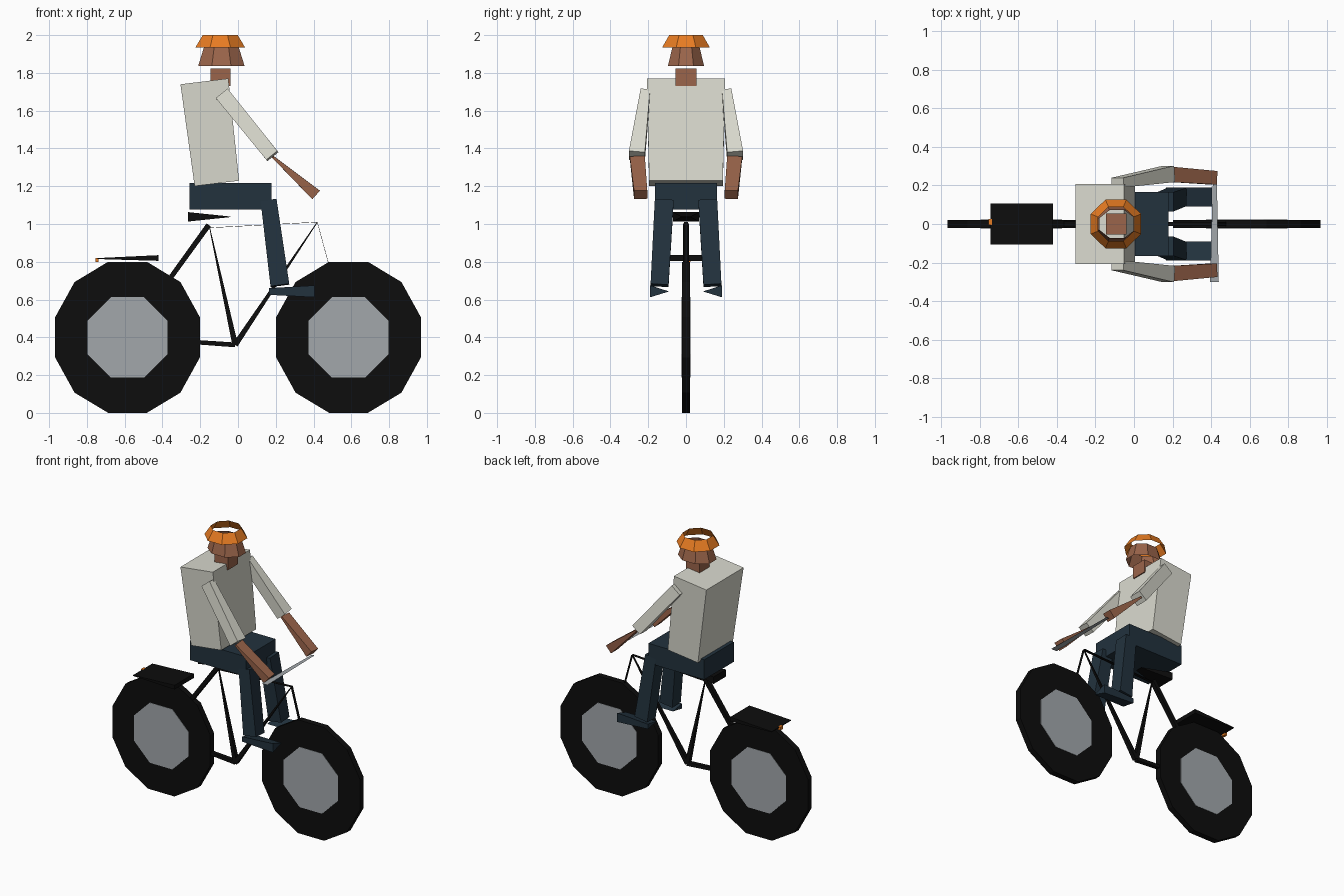
import bpy, bmesh, math
from mathutils import Vector

if "Cube" in bpy.data.objects:
    bpy.data.objects.remove(bpy.data.objects["Cube"])


def material(name, rgb):
    m = bpy.data.materials.new(name)
    m.diffuse_color = (*rgb, 1)
    m.use_nodes = True
    m.node_tree.nodes["Principled BSDF"].inputs["Base Color"].default_value = m.diffuse_color
    return m


BLACK = material("black", (0.004, 0.004, 0.004))
GREY = material("metal grey", (0.36, 0.39, 0.41))
SHIRT = material("off white", (0.70, 0.70, 0.62))
SKIN = material("brown skin", (0.33, 0.13, 0.07))
ORANGE = material("orange", (0.80, 0.20, 0.016))
BLUE = material("dark blue", (0.016, 0.032, 0.048))


def mesh(name, verts, faces, mat):
    bm = bmesh.new()
    vs = [bm.verts.new(v) for v in verts]
    for f in faces:
        bm.faces.new([vs[i] for i in f])
    bmesh.ops.recalc_face_normals(bm, faces=bm.faces)
    me = bpy.data.meshes.new(name)
    bm.to_mesh(me)
    bm.free()
    me.materials.append(mat)
    ob = bpy.data.objects.new(name, me)
    bpy.context.collection.objects.link(ob)
    return ob


def beam(name, a, b, size_a, size_b, mat):
    """Tapered box from a to b; sizes are (width along y, thickness)."""
    a, b = Vector(a), Vector(b)
    d = (b - a).normalized()
    up = d.cross(Vector((0, 1, 0))).normalized()
    side = up.cross(d)
    verts = []
    for p, (w, t) in ((a, size_a), (b, size_b)):
        for i, j in ((-1, -1), (1, -1), (1, 1), (-1, 1)):
            verts.append(p + side * (i * w / 2) + up * (j * t / 2))
    faces = [(0, 1, 2, 3), (4, 5, 6, 7)]
    faces += [(i, (i + 1) % 4, (i + 1) % 4 + 4, i + 4) for i in range(4)]
    return mesh(name, verts, faces, mat)


def lathe(name, centre, profile, n, mat, axis, closed=False, caps=False, scale=(1, 1)):
    """Revolve (radius, height) points around the y or z axis."""
    verts, k = [], len(profile)
    for r, h in profile:
        for i in range(n):
            t = 2 * math.pi * (i + 0.5) / n
            u, v = r * math.cos(t) * scale[0], r * math.sin(t) * scale[1]
            verts.append(Vector(centre) + Vector((u, h, v) if axis == "y" else (u, v, h)))
    faces = []
    for j in range(k if closed else k - 1):
        p, q = j * n, (j + 1) % k * n
        faces += [(p + i, p + (i + 1) % n, q + (i + 1) % n, q + i) for i in range(n)]
    if caps:
        faces += [tuple(range(n)), tuple(range((k - 1) * n, k * n))]
    return mesh(name, verts, faces, mat)


# Wheels: twelve sided tyre with an eight sided grey disc
for label, x in (("rear", -0.585), ("front", 0.585)):
    hub = (x, 0, 0.4)
    lathe(label + "_tyre", hub, [(0.2, -0.021), (0.412, -0.021), (0.412, 0.021), (0.2, 0.021)],
          12, BLACK, "y", closed=True, scale=(0.962, 1.005))
    lathe(label + "_disc", hub, [(0.23, -0.023), (0.23, 0.023)], 8, GREY, "y", caps=True)

# Frame
bracket, seat_top, head = (-0.015, 0, 0.36), (-0.15, 0, 0.98), (0.42, 0, 1.01)
rear_hub, front_hub = (-0.585, 0, 0.4), (0.585, 0, 0.4)
beam("chain_stay", rear_hub, bracket, (0.02, 0.02), (0.03, 0.025), BLACK)
beam("seat_stay", (-0.155, 0, 0.995), rear_hub, (0.03, 0.028), (0.03, 0.024), BLACK)
beam("seat_tube", bracket, seat_top, (0.03, 0.03), (0.01, 0.004), BLACK)
beam("down_tube", bracket, head, (0.03, 0.03), (0.01, 0.004), BLACK)
beam("top_tube", seat_top, head, (0.022, 0.002), (0.022, 0.002), BLACK)
beam("fork", head, front_hub, (0.022, 0.002), (0.022, 0.002), BLACK)

# Saddle, luggage rack and rear reflector
beam("saddle", (-0.265, 0, 1.038), (-0.04, 0, 1.038), (0.14, 0.05), (0.05, 0.003), BLACK)
beam("rack", (-0.745, 0, 0.817), (-0.42, 0, 0.82), (0.215, 0.005), (0.215, 0.03), BLACK)
beam("reflector", (-0.755, 0.01, 0.81), (-0.738, 0.01, 0.81), (0.03, 0.022), (0.03, 0.022), ORANGE)

# Handlebar: thin flat tapered strip between the hands
mesh("handlebar", [(0.395, -0.3, 1.14), (0.44, -0.3, 1.14), (0.43, 0.24, 1.14), (0.41, 0.24, 1.14)],
     [(0, 1, 2, 3)], GREY)

# Rider body
beam("hips", (-0.258, 0, 1.148), (0.178, 0, 1.148), (0.33, 0.14), (0.33, 0.14), BLUE)
beam("torso", (-0.112, 0, 1.215), (-0.178, 0, 1.755), (0.39, 0.237), (0.415, 0.255), SHIRT)
beam("neck", (-0.092, 0, 1.73), (-0.092, 0, 1.822), (0.11, 0.105), (0.11, 0.105), SKIN)
lathe("head", (-0.088, 0, 0), [(0.133, 1.836), (0.1, 1.935)], 8, SKIN, "z", scale=(1, 0.78))
lathe("helmet", (-0.094, 0, 0), [(0.142, 1.935), (0.1, 2.0)], 8, ORANGE, "z", scale=(1, 0.96))

# Limbs on both sides
for label, s in (("right", -1), ("left", 1)):
    beam(label + "_upper_arm", (-0.085, s * 0.215, 1.69), (0.182, s * 0.26, 1.36),
         (0.05, 0.08), (0.085, 0.075), SHIRT)
    beam(label + "_forearm", (0.185, s * 0.258, 1.355), (0.412, s * 0.24, 1.155),
         (0.08, 0.012), (0.07, 0.06), SKIN)
    beam(label + "_leg", (0.162, s * 0.115, 1.125), (0.222, s * 0.14, 0.675),
         (0.1, 0.085), (0.095, 0.1), BLUE)
    # Shoe: wedge that thins toward the heel and the inner side
    o, i = s * 0.19, s * 0.09
    mesh(label + "_shoe",
         [(0.165, o, 0.625), (0.165, o, 0.66), (0.165, i, 0.643),
          (0.405, o, 0.612), (0.405, o, 0.675), (0.405, i, 0.643)],
         [(0, 1, 2), (3, 4, 5), (0, 1, 4, 3), (1, 2, 5, 4), (2, 0, 3, 5)], BLUE)
